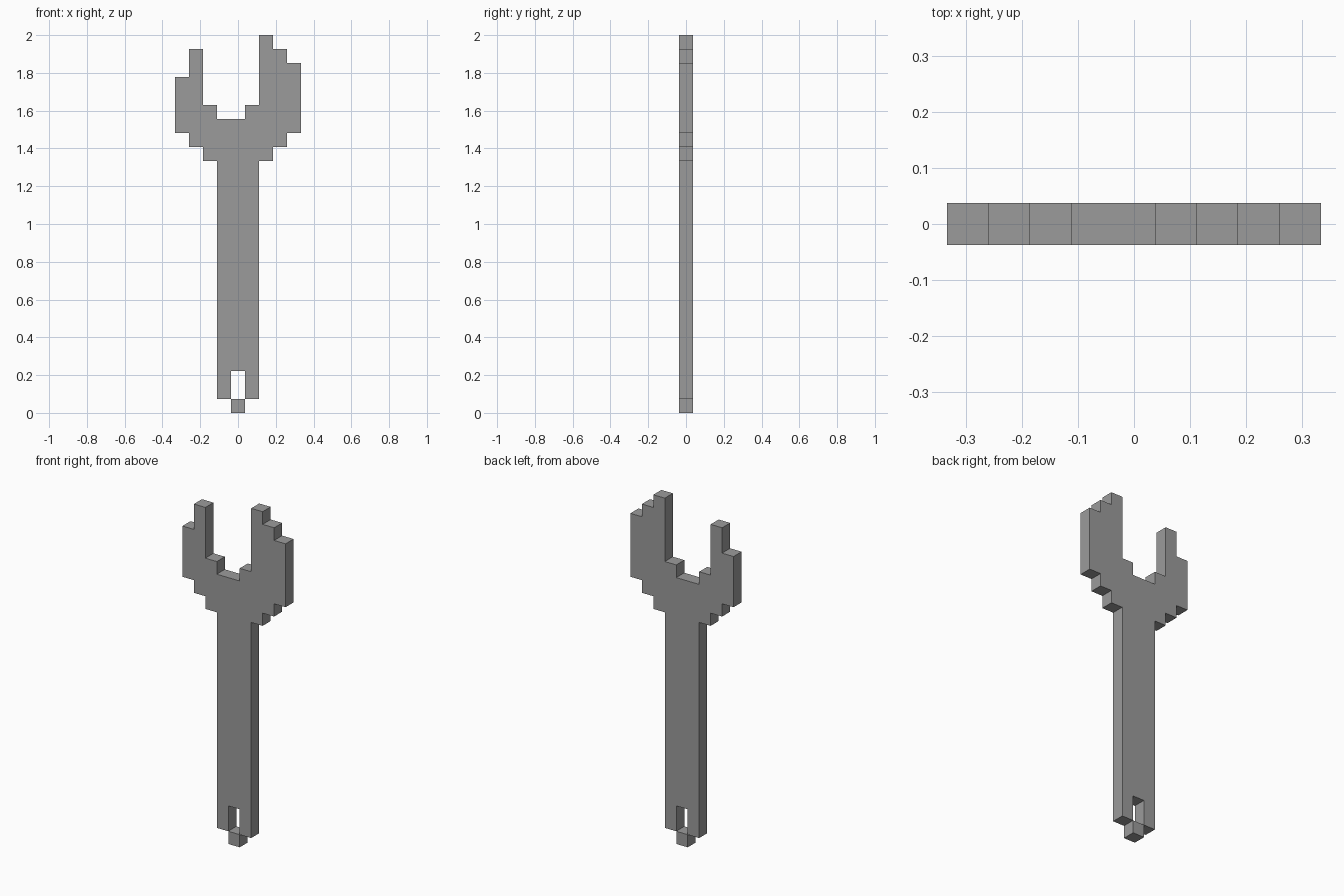
import bpy, bmesh

if "Cube" in bpy.data.objects:
    bpy.data.objects.remove(bpy.data.objects["Cube"])

U = 2 / 27            # one step of the stepped outline

grey = bpy.data.materials.new("steel_grey")
grey.diffuse_color = (0.33, 0.33, 0.33, 1)
grey.use_nodes = True
grey.node_tree.nodes["Principled BSDF"].inputs["Base Color"].default_value = grey.diffuse_color


def plate(name, outline):
    """Extrude an x/z outline (in steps) to one step of thickness, centred on y."""
    bm = bmesh.new()
    face = bm.faces.new([bm.verts.new((x * U, -U / 2, z * U)) for x, z in outline])
    ext = bmesh.ops.extrude_face_region(bm, geom=[face], use_keep_orig=True)
    moved = [v for v in ext["geom"] if isinstance(v, bmesh.types.BMVert)]
    bmesh.ops.translate(bm, verts=moved, vec=(0, U, 0))
    bmesh.ops.recalc_face_normals(bm, faces=bm.faces)
    mesh = bpy.data.meshes.new(name)
    bm.to_mesh(mesh)
    bm.free()
    mesh.materials.append(grey)
    obj = bpy.data.objects.new(name, mesh)
    bpy.context.collection.objects.link(obj)
    return obj


# Right lower side: handle with half the hanging slot, flaring out to the jaw
lower = [(.5, 3), (.5, 1), (1.5, 1), (1.5, 18), (2.5, 18), (2.5, 19),
         (3.5, 19), (3.5, 20), (4.5, 20)]
# Tall right jaw, mouth, shorter left jaw
jaws = [(4.5, 25), (3.5, 25), (3.5, 26), (2.5, 26), (2.5, 27), (1.5, 27),
        (1.5, 22), (.5, 22), (.5, 21), (-1.5, 21), (-1.5, 22), (-2.5, 22),
        (-2.5, 26), (-3.5, 26), (-3.5, 24), (-4.5, 24)]
mirrored = [(-x, z) for x, z in reversed(lower)]

plate("wrench_body", lower + jaws + mirrored)

# Small end piece closing the hanging slot
plate("handle_tip", [(-.5, 0), (.5, 0), (.5, 1), (-.5, 1)])
